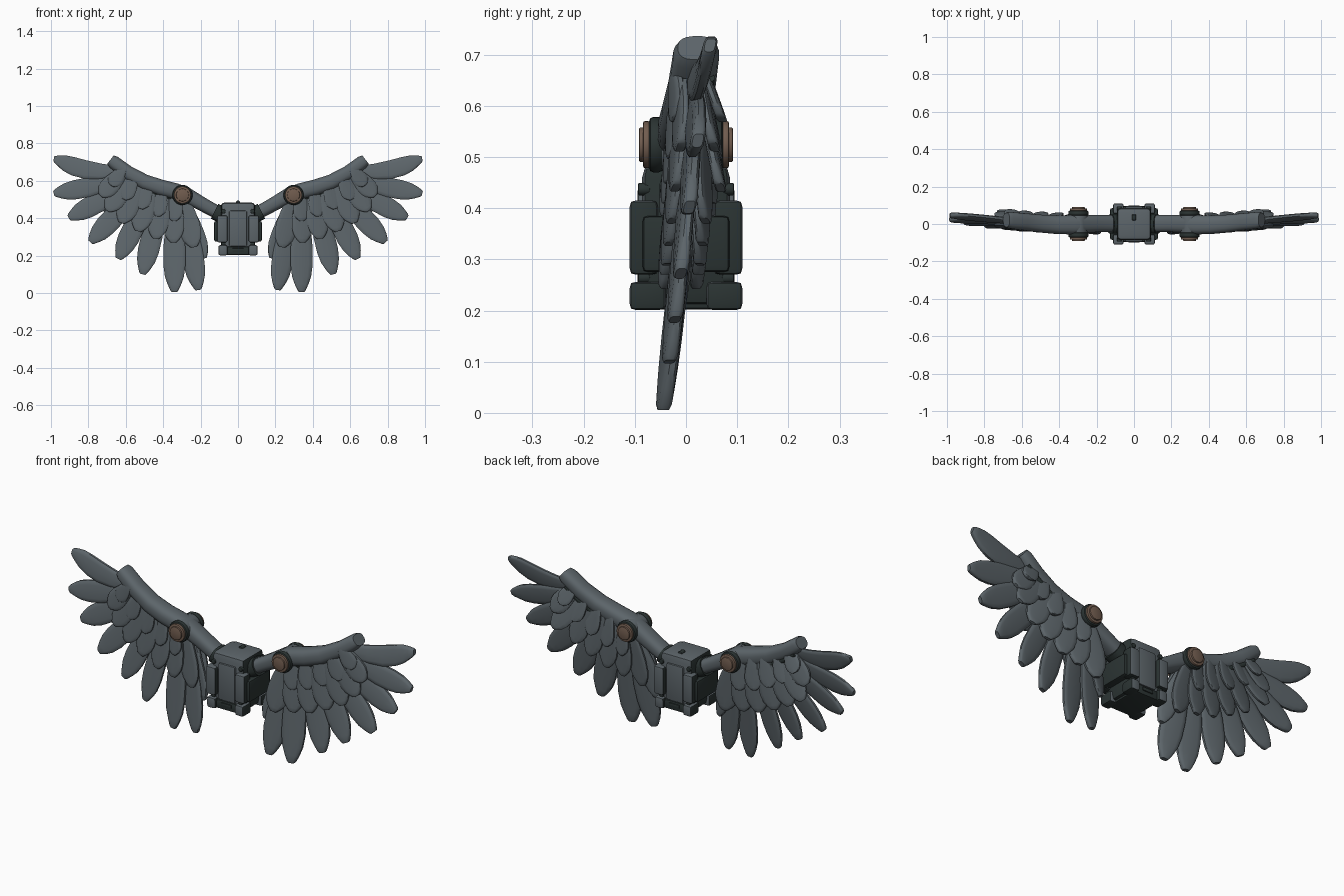
import bpy, bmesh, math
from mathutils import Vector, Matrix

if "Cube" in bpy.data.objects:
    bpy.data.objects.remove(bpy.data.objects["Cube"])


def mat(name, col):
    m = bpy.data.materials.new(name)
    m.diffuse_color = (*col, 1)
    m.use_nodes = True
    m.node_tree.nodes["Principled BSDF"].inputs["Base Color"].default_value = m.diffuse_color
    return m


GREY = mat("steel grey", (0.108, 0.130, 0.144))
DARK = mat("dark green grey", (0.024, 0.034, 0.033))
COPPER = mat("dull copper", (0.165, 0.108, 0.078))


def finish(bm, name, mats, rule=None):
    bmesh.ops.recalc_face_normals(bm, faces=bm.faces)
    if rule:
        for f in bm.faces:
            f.normal_update()
            f.material_index = rule(f)
    me = bpy.data.meshes.new(name)
    bm.to_mesh(me)
    bm.free()
    for m in mats:
        me.materials.append(m)
    ob = bpy.data.objects.new(name, me)
    bpy.context.collection.objects.link(ob)
    bpy.ops.object.select_all(action='DESELECT')
    ob.select_set(True)
    bpy.context.view_layer.objects.active = ob
    bpy.ops.object.shade_smooth_by_angle(angle=math.radians(38))
    return ob


def side_rule(f):
    # faces turned sideways or down are dark
    return 1 if abs(f.normal.x) > 0.75 or f.normal.z < -0.75 else 0


def box(name, x, y, z, mats=(GREY,), bevel=0.01, rule=None):
    bm = bmesh.new()
    bmesh.ops.create_cube(bm, size=1)
    for v in bm.verts:
        v.co = Vector([(a + b) / 2 + c * (b - a) for c, (a, b) in zip(v.co, (x, y, z))])
    bmesh.ops.bevel(bm, geom=bm.edges[:], offset=bevel, segments=2, affect='EDGES', profile=0.6)
    return finish(bm, name, mats, rule)


def loft(name, rings, mats=(GREY,), rule=None):
    bm = bmesh.new()
    vr = [[bm.verts.new(p) for p in r] for r in rings]
    n = len(vr[0])
    for a, b in zip(vr, vr[1:]):
        for i in range(n):
            bm.faces.new((a[i], a[(i + 1) % n], b[(i + 1) % n], b[i]))
    bm.faces.new(vr[0])
    bm.faces.new(vr[-1])
    return finish(bm, name, mats, rule)


def ring(c, u, a, b, n, power, twist=0.0):
    # squarish oval: half size a along u, b along y
    pts = []
    for i in range(n):
        t = 2 * math.pi * (i + 0.5) / n
        cu, cy = [math.copysign(abs(q) ** power, q) for q in (math.cos(t), math.sin(t))]
        pts.append(c + u * (a * cu) + Vector((0, b * cy + twist * cu, 0)))
    return pts


def tube(name, s, pts, mats=(GREY,), rule=None, power=0.75):
    # pts: x, y, z, half height, half depth
    cs = [Vector((p[0] * s, p[1], p[2])) for p in pts]
    rings = []
    for i, p in enumerate(pts):
        d = cs[min(i + 1, len(cs) - 1)] - cs[max(i - 1, 0)]
        u = Vector((-d.z, 0, d.x)).normalized()
        rings.append(ring(cs[i], u, p[3], p[4], 20, power))
    return loft(name, rings, mats, rule)


# share of feather length, share of full width
SHAPE = ((0, .45), (.15, .62), (.35, .85), (.55, 1), (.72, 1), (.84, .86),
         (.92, .62), (.98, .38), (1, .26))


def feather(name, s, root, tip, width, bend=0.0, thick=0.014, twist=0.010):
    r, t = Vector((root[0] * s, root[1], root[2])), Vector((tip[0] * s, tip[1], tip[2]))
    d = t - r
    u = Vector((-d.z, 0, d.x)).normalized() * s
    rings = []
    for f, w in SHAPE:
        c = r + d * f + u * (bend * math.sin(math.pi * f))
        th = thick * (0.75 if f in (0, 1) else 1)
        rings.append(ring(c, u, width / 2 * w, th, 14, 0.6, twist * w))
    return loft(name, rings)


def cylinder(name, x, z, y0, y1, r, mats, bevel=0.006):
    bm = bmesh.new()
    m = Matrix.Translation((x, (y0 + y1) / 2, z)) @ Matrix.Rotation(math.pi / 2, 4, 'X')
    bmesh.ops.create_cone(bm, cap_ends=True, segments=28, radius1=r, radius2=r,
                          depth=abs(y1 - y0), matrix=m)
    rim = [e for e in bm.edges if abs(e.verts[0].co.y - e.verts[1].co.y) < 1e-5]
    bmesh.ops.bevel(bm, geom=rim, offset=bevel, segments=2, affect='EDGES', profile=0.5)
    return finish(bm, name, mats)


# central pack
box("pack_body", (-.092, .092), (-.086, .086), (.21, .485), (GREY, DARK), .026, side_rule)
box("pack_base", (-.075, .075), (-.095, .095), (.202, .25), (DARK,), .012)
for f in (1, -1):
    box("pack_panel", (-.048, .048), sorted((f * .07, f * .095)), (.25, .44), (GREY,), .008)
    box("pack_latch", (-.03, .03), sorted((f * .08, f * .1)), (.222, .24), (DARK,), .004)
cylinder("top_port", 0, .483, .02, .05, .012, (DARK,), .003)

# feather layout: root x, root z, tip x, tip z, width, bend
PRIMARY = ((.60, .655, .985, .718, .100, -.030), (.58, .625, .985, .532, .105, -.008),
           (.55, .60, .905, .402, .110, -.004), (.50, .58, .790, .272, .115, 0),
           (.45, .57, .640, .182, .115, 0), (.40, .55, .510, .100, .115, 0),
           (.34, .52, .340, .006, .120, 0), (.29, .49, .212, .016, .115, 0),
           (.265, .47, .178, .185, .080, 0))
COVERT = ((.60, .665, .735, .520, .10), (.56, .63, .700, .440, .105), (.52, .61, .625, .375, .11),
          (.46, .59, .535, .330, .115), (.40, .57, .440, .290, .115),
          (.345, .55, .345, .270, .115), (.295, .52, .235, .245, .115))
SMALL = ((.61, .67, .68, .575, .08), (.55, .63, .61, .500, .085), (.48, .60, .52, .450, .09),
         (.41, .57, .43, .410, .09), (.34, .55, .34, .385, .09))

for s in (1, -1):
    # pack side pads and corner straps
    box("side_pad", sorted((s * .085, s * .128)), (-.085, .085), (.275, .385), (DARK,), .012)
    for f in (1, -1):
        box("corner_strap", sorted((s * .056, s * .112)), sorted((f * .055, f * .11)),
            (.27, .415), (GREY, DARK), .012, side_rule)
        box("corner_foot", sorted((s * .056, s * .105)), sorted((f * .04, f * .11)),
            (.201, .256), (GREY, DARK), .012, side_rule)
        cylinder("strap_bolt", s * .078, .437, f * .07, f * .094, .012, (DARK,), .003)
        cylinder("strap_bolt", s * .078, .264, f * .07, f * .094, .012, (DARK,), .003)

    # shoulder and arm
    tube("shoulder_collar", s, ((.08, 0, .415, .045, .052), (.125, 0, .437, .045, .052)), (DARK,))
    tube("upper_arm", s, ((.09, .002, .42, .036, .044), (.14, .002, .447, .036, .046),
                          (.20, .002, .48, .038, .046), (.29, 0, .53, .044, .048)))
    tube("forearm", s, ((.285, -.002, .530, .040, .050), (.33, -.004, .542, .044, .052),
                        (.41, -.004, .562, .044, .050), (.50, .002, .593, .042, .048),
                        (.59, .012, .643, .039, .046), (.665, .02, .700, .036, .045),
                        (.682, .022, .713, .029, .038)))
    tube("forearm_rail", s, ((.33, .002, .505, .018, .036), (.41, .002, .522, .018, .036),
                             (.50, .008, .553, .018, .036), (.59, .016, .603, .018, .036),
                             (.66, .024, .655, .014, .032)), (DARK,))

    # elbow joint
    cylinder("elbow_core", s * .297, .524, -.055, .055, .050, (GREY,))
    for f in (1, -1):
        cylinder("elbow_flange", s * .297, .524, f * .045, f * .072, .054, (DARK,), .008)
        cylinder("elbow_cap", s * .297, .524, f * .07, f * .084, .046, (COPPER,), .004)
        cylinder("elbow_hub", s * .297, .524, f * .08, f * .092, .034, (COPPER,), .004)

    # long feathers fan out in a slightly leaning plane
    for rx, rz, tx, tz, w, b in PRIMARY:
        feather("long_feather", s, (rx, .012, rz), (tx, -.045 + .128 * tz, tz), w, b)

    # shorter feathers overlap on the front and back
    for i, (rx, rz, tx, tz, w) in enumerate(COVERT):
        y = -.05 + .12 * tz
        feather("front_covert", s, (rx, -.012, rz), (tx, y - .022, tz), w, 0, .011)
        flare = .022 if i == 1 else 0
        feather("back_covert", s, (rx, .03, rz), (tx + flare, y + .042 + flare, tz), w, 0, .011, -.010)
    for rx, rz, tx, tz, w in SMALL:
        y = -.05 + .12 * tz
        feather("front_small_covert", s, (rx, -.022, rz), (tx, y - .036, tz), w, 0, .010)
        feather("back_small_covert", s, (rx, .035, rz), (tx, y + .05, tz), w, 0, .010, -.010)
